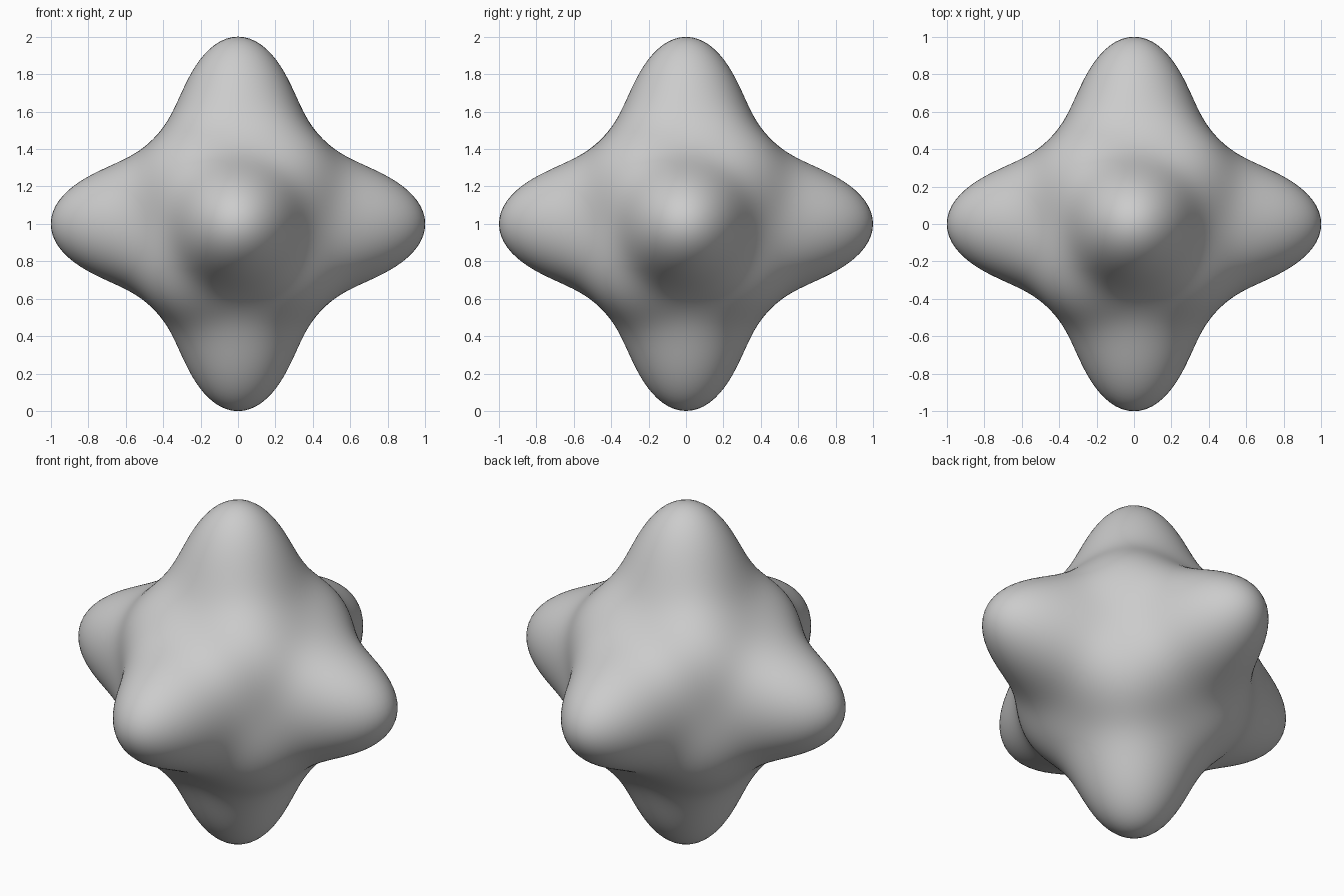
import bpy, bmesh, math
from mathutils import Vector

if "Cube" in bpy.data.objects:
    bpy.data.objects.remove(bpy.data.objects["Cube"])

CORE = 0.63      # radius of the rounded body
LOBE = 0.37      # extra reach of the six axis lobes
SWELL = 0.05     # slight fullness between each group of three lobes


def radius(d):
    lobes = sum(c ** 12 for c in d)
    between = 27 * (d.x * d.y * d.z) ** 2
    return CORE + LOBE * lobes + SWELL * between


# Evenly gridded cube, rounded to a sphere and pulled into six lobes
bm = bmesh.new()
bmesh.ops.create_cube(bm, size=2)
bmesh.ops.subdivide_edges(bm, edges=bm.edges[:], cuts=47, use_grid_fill=True)
for v in bm.verts:
    d = Vector([math.tan(c * math.pi / 4) for c in v.co]).normalized()
    v.co = d * radius(d) + Vector((0, 0, 1))
bmesh.ops.recalc_face_normals(bm, faces=bm.faces[:])
for f in bm.faces:
    f.smooth = True

mesh = bpy.data.meshes.new("six_lobed_body")
bm.to_mesh(mesh)
bm.free()

# Plain grey finish
grey = bpy.data.materials.new("light_grey")
grey.diffuse_color = (0.6, 0.6, 0.6, 1)
grey.use_nodes = True
grey.node_tree.nodes["Principled BSDF"].inputs["Base Color"].default_value = grey.diffuse_color
mesh.materials.append(grey)

body = bpy.data.objects.new("six_lobed_body", mesh)
bpy.context.collection.objects.link(body)
